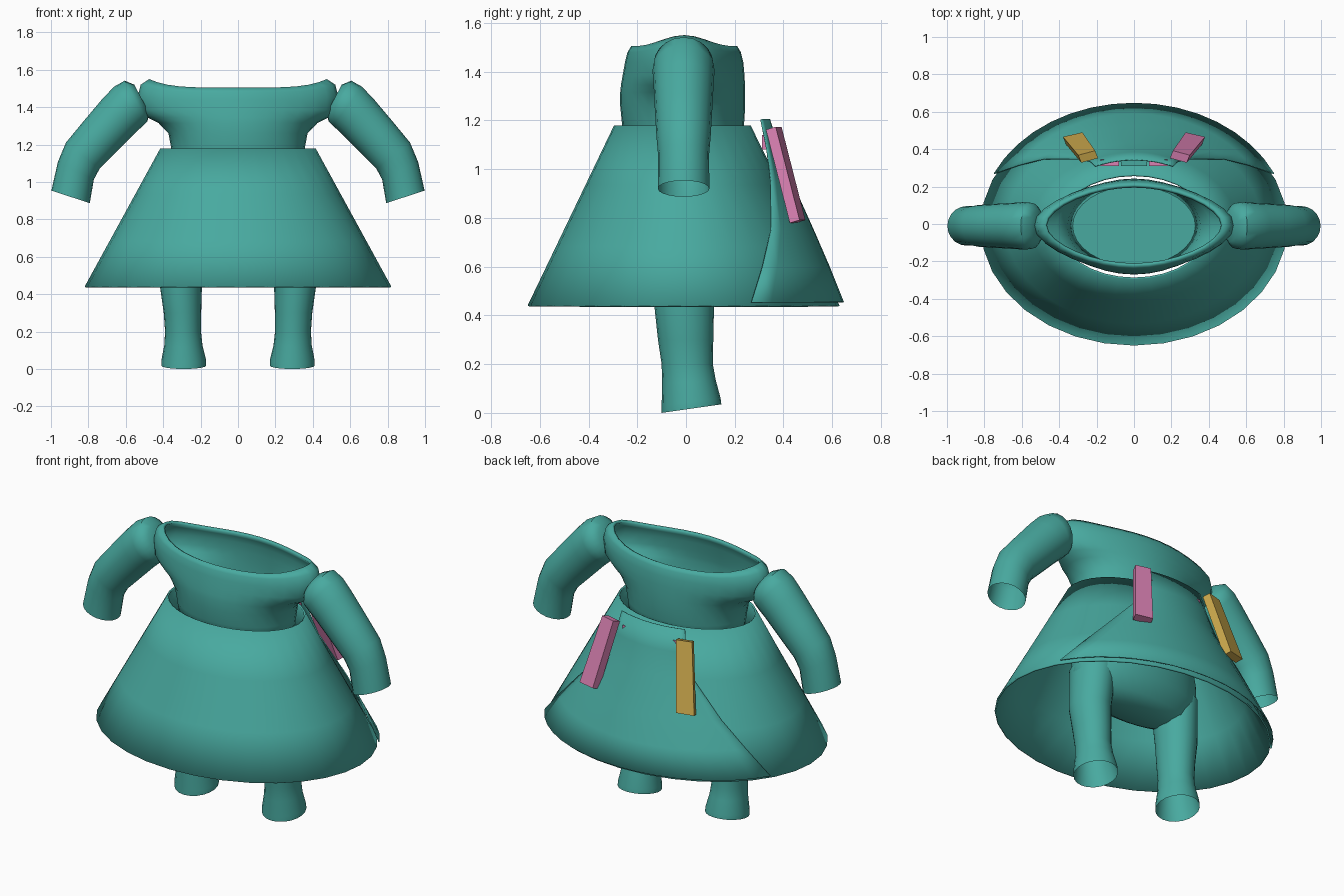
import bpy, bmesh, math
from mathutils import Vector

if "Cube" in bpy.data.objects:
    bpy.data.objects.remove(bpy.data.objects["Cube"])


def material(name, rgb):
    m = bpy.data.materials.new(name)
    m.diffuse_color = (*rgb, 1)
    m.use_nodes = True
    m.node_tree.nodes["Principled BSDF"].inputs["Base Color"].default_value = m.diffuse_color
    return m


TEAL = material("teal", (0.065, 0.40, 0.35))
PINK = material("pink", (0.70, 0.22, 0.45))
GOLD = material("gold", (0.58, 0.38, 0.07))


def loft(name, rings, mat=TEAL, closed=True, cap_top=False, cap_end=False,
         thick=0, angle=50):
    """Skin a list of rings, ordered from the top down."""
    bm = bmesh.new()
    rows = [[bm.verts.new(p) for p in r] for r in rings]
    n = len(rows[0])
    for a, b in zip(rows, rows[1:]):
        for i in range(n if closed else n - 1):
            j = (i + 1) % n
            bm.faces.new((a[i], b[i], b[j], a[j]))
    if cap_top:
        bm.faces.new(rows[0])
    if cap_end:
        bm.faces.new(rows[-1][::-1])
    if cap_top or cap_end:
        bmesh.ops.recalc_face_normals(bm, faces=bm.faces)
    me = bpy.data.meshes.new(name)
    bm.to_mesh(me)
    bm.free()
    me.materials.append(mat)
    ob = bpy.data.objects.new(name, me)
    bpy.context.collection.objects.link(ob)
    bpy.ops.object.select_all(action='DESELECT')
    ob.select_set(True)
    bpy.context.view_layer.objects.active = ob
    bpy.ops.object.shade_smooth_by_angle(angle=math.radians(angle))
    if thick:
        mod = ob.modifiers.new("thickness", 'SOLIDIFY')
        mod.thickness = thick
        mod.offset = -1
    return ob


def oval(z, rx, front, back, n=32, lobe=0, lift=0, cx=0, slant=0):
    """Horizontal ring; lobe pushes out the sides and lift raises them."""
    pts = []
    for i in range(n):
        t = 2 * math.pi * i / n
        c, s = math.cos(t), math.sin(t)
        y = (back + front) / 2 + (back - front) / 2 * s
        side = abs(c) ** 3
        pts.append((cx + rx * c + math.copysign(lobe * side, c), y,
                    z + lift * side ** 2 + slant * (s + 1) / 2))
    return pts


# skirt: open flared shell
loft("skirt", [oval(1.18 - 0.74 * t, 0.415 + 0.405 * t, -0.295 - 0.355 * t,
                    0.265 + 0.365 * t) for t in (0, 0.33, 0.67, 1)], thick=0.01)

# back panel: overlay on the rear, widening toward the hem
rows = []
for z, xe, ye, yc in ((1.205, 0.21, 0.31, 0.345), (1.08, 0.235, 0.335, 0.385),
                      (0.95, 0.29, 0.35, 0.435), (0.75, 0.48, 0.35, 0.525),
                      (0.60, 0.62, 0.315, 0.59), (0.455, 0.75, 0.27, 0.648)):
    rx = xe / math.sqrt(1 - (ye / yc) ** 2)
    a = math.asin(xe / rx)
    rows.append([(rx * math.sin(a * (1 - i / 8)),
                  yc * math.cos(a * (1 - i / 8)), z) for i in range(17)])
loft("back_panel", rows, closed=False, thick=0.006)

# bodice: open shell with hollow shoulder lobes
loft("bodice", [
    oval(1.505, 0.41, -0.225, 0.21, lobe=0.065, lift=0.045),
    oval(1.48, 0.41, -0.24, 0.225, lobe=0.11, lift=0.04),
    oval(1.44, 0.405, -0.25, 0.235, lobe=0.13, lift=0.02),
    oval(1.385, 0.40, -0.26, 0.24, lobe=0.13),
    oval(1.345, 0.39, -0.267, 0.242, lobe=0.095),
    oval(1.315, 0.385, -0.27, 0.243, lobe=0.04),
    oval(1.26, 0.372, -0.27, 0.243),
    oval(1.18, 0.357, -0.262, 0.238),
    oval(1.06, 0.345, -0.24, 0.22)], thick=0.018)

# hips under the skirt
loft("hips", [
    oval(1.07, 0.33, -0.225, 0.21),
    oval(0.92, 0.36, -0.235, 0.225),
    oval(0.76, 0.40, -0.23, 0.225),
    oval(0.64, 0.41, -0.20, 0.20),
    oval(0.55, 0.35, -0.15, 0.15),
    oval(0.51, 0.22, -0.09, 0.09)], cap_top=True, cap_end=True)

# arm path: x, z, radius, tilt of the ring in degrees
ARM = ((0.515, 1.445, 0.085, 62), (0.545, 1.432, 0.125, 61),
       (0.585, 1.405, 0.13, 53), (0.64, 1.35, 0.126, 45),
       (0.74, 1.24, 0.12, 42), (0.83, 1.14, 0.114, 38),
       (0.867, 1.06, 0.107, 26), (0.895, 0.92, 0.108, 18))
for s, side in ((-1, "left"), (1, "right")):
    rings = []
    for x, z, r, deg in ARM:
        d = math.radians(deg)
        ring = []
        for i in range(20):
            t = s * 2 * math.pi * i / 20
            u = r * math.cos(t)
            ring.append((s * (x + u * math.cos(d)), -0.01 + r * math.sin(t) * 0.98,
                         z + u * math.sin(d)))
        rings.append(ring)
    loft(side + "_arm", rings, cap_top=True)

    # leg: hollow tube with flared ankle
    loft(side + "_leg", [
        oval(z, r, f, b, 20, cx=s * cx, slant=sl) for z, r, f, b, cx, sl in (
            (0.68, 0.115, -0.15, 0.14, 0.29, 0), (0.44, 0.112, -0.13, 0.115, 0.305, 0),
            (0.30, 0.10, -0.115, 0.112, 0.297, 0), (0.20, 0.096, -0.10, 0.11, 0.294, 0),
            (0.12, 0.102, -0.098, 0.122, 0.292, 0.015),
            (0.03, 0.12, -0.10, 0.142, 0.29, 0.03),
            (0.0, 0.12, -0.10, 0.145, 0.29, 0.035))])

    # ribbon tail: slanted slab on the back panel
    ends = []
    for c, w in ((Vector((0.245, 0.36, 1.168)), 0.045),
                 (Vector((0.32, 0.458, 0.785)), 0.052)):
        ends.append([(s * (c.x + u * w + v * 0.008), c.y - u * 0.012 + v * 0.02,
                      c.z + v * 0.006)
                     for u, v in ((-1, -1), (1, -1), (1, 1), (-1, 1))])
    loft(side + "_ribbon_tail", ends, PINK if s > 0 else GOLD,
         cap_top=True, cap_end=True, angle=20)


# small bow tucked behind the panel top
def block(name, x, w, mat):
    loft(name, [[(x + u * w, 0.328 + v * 0.017, z) for u, v in
                 ((-1, -1), (1, -1), (1, 1), (-1, 1))] for z in (1.14, 1.08)],
         mat, cap_top=True, cap_end=True, angle=20)


block("bow_knot", 0, 0.07, TEAL)
block("bow_left_loop", -0.13, 0.05, PINK)
block("bow_right_loop", 0.13, 0.05, PINK)
